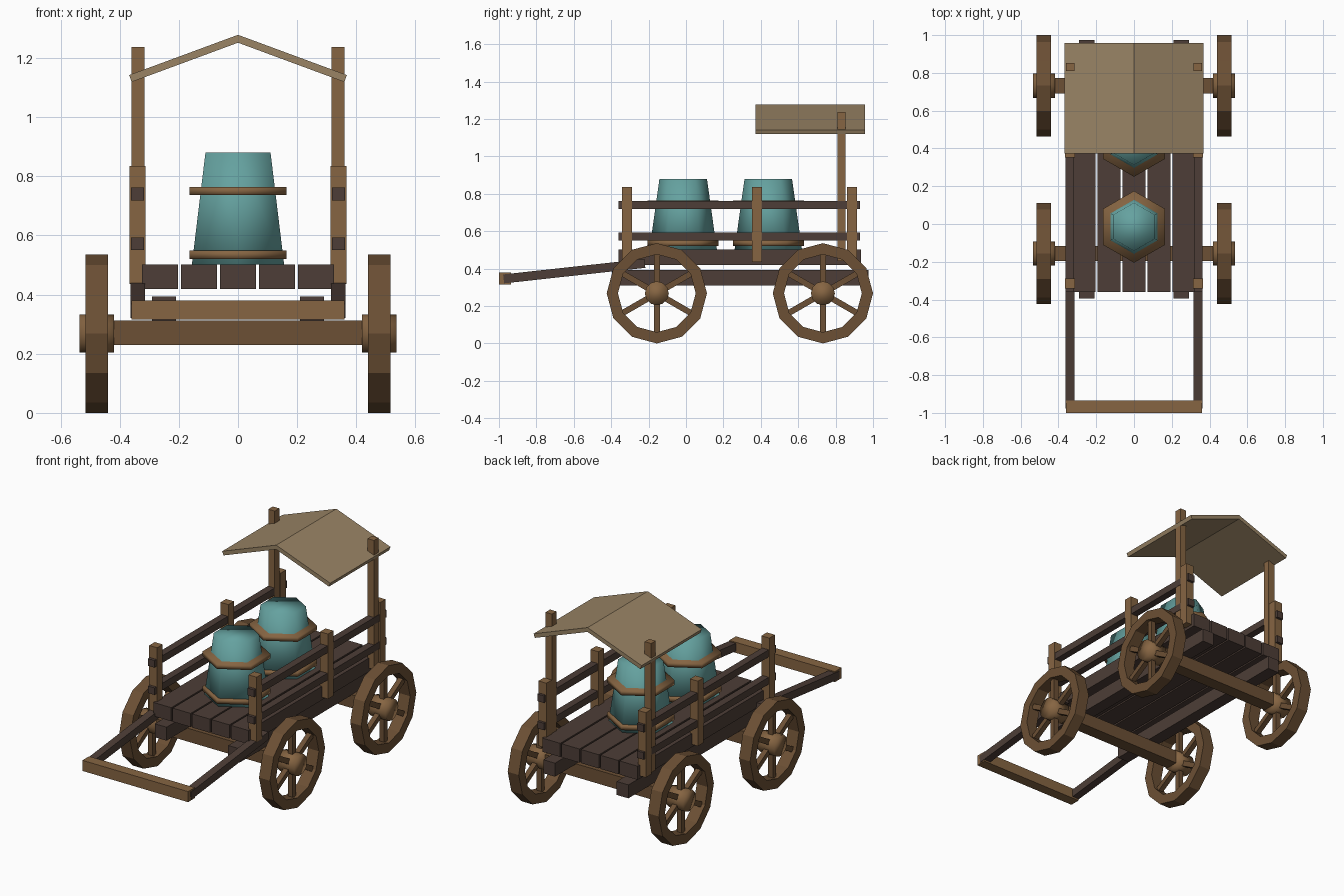
import bpy, bmesh
from math import sin, cos, pi, atan2, hypot
from mathutils import Matrix, Vector

if "Cube" in bpy.data.objects:
    bpy.data.objects.remove(bpy.data.objects["Cube"])


def material(name, rgb):
    m = bpy.data.materials.new(name)
    m.diffuse_color = (*rgb, 1)
    m.use_nodes = True
    m.node_tree.nodes["Principled BSDF"].inputs["Base Color"].default_value = m.diffuse_color
    return m


LIGHT = material("light_wood", (0.24, 0.13, 0.055))
BROWN = material("wheel_wood", (0.15, 0.08, 0.035))
DARK = material("dark_wood", (0.075, 0.048, 0.038))
TEAL = material("teal_glaze", (0.13, 0.36, 0.35))
ROOF = material("canvas", (0.32, 0.23, 0.13))


def finish(name, bm, mat, smooth=False):
    bmesh.ops.recalc_face_normals(bm, faces=bm.faces)
    for f in bm.faces:
        f.smooth = smooth
    me = bpy.data.meshes.new(name)
    bm.to_mesh(me)
    bm.free()
    me.materials.append(mat)
    ob = bpy.data.objects.new(name, me)
    bpy.context.collection.objects.link(ob)
    return ob


def add_box(bm, lo, hi, mat=Matrix()):
    lo, hi = Vector(lo), Vector(hi)
    m = mat @ Matrix.Translation((lo + hi) / 2) @ Matrix.Diagonal((*(hi - lo), 1))
    bmesh.ops.create_cube(bm, size=1, matrix=m)


def box(name, lo, hi, mat, m=Matrix()):
    bm = bmesh.new()
    add_box(bm, lo, hi, m)
    return finish(name, bm, mat)


def cone(name, sides, r1, r2, depth, m, mat):
    bm = bmesh.new()
    bmesh.ops.create_cone(bm, cap_ends=True, segments=sides, radius1=r1,
                          radius2=r2, depth=depth, matrix=m)
    return finish(name, bm, mat, True)


def wheel(tag, x, y, z=0.268, r=0.268, r_in=0.208, n=12, half=0.0375):
    # twelve-sided rim, square section
    bm = bmesh.new()
    rings = []
    for i in range(n):
        a = 2 * pi * i / n
        rings.append([bm.verts.new((x + dx, y + q * cos(a), z + q * sin(a)))
                      for dx, q in ((-half, r), (half, r), (half, r_in), (-half, r_in))])
    for i in range(n):
        p, q = rings[i], rings[(i + 1) % n]
        for j in range(4):
            k = (j + 1) % 4
            bm.faces.new((p[j], p[k], q[k], q[j]))
    finish("wheel_rim_" + tag, bm, BROWN)
    # six spokes
    bm = bmesh.new()
    for i in range(3):
        m = Matrix.Translation((x, y, z)) @ Matrix.Rotation(i * pi / 3, 4, 'X')
        add_box(bm, (-0.016, -0.016, -0.215), (0.016, 0.016, 0.215), m)
    finish("wheel_spokes_" + tag, bm, BROWN)
    # hub
    m = Matrix.Translation((x, y, z)) @ Matrix.Rotation(pi / 2, 4, 'Y')
    cone("wheel_hub_" + tag, 12, 0.064, 0.064, 0.116, m, LIGHT)


# wheels and axles
for end, y in (("front", -0.156), ("rear", 0.732)):
    box("axle_" + end, (-0.43, y - 0.04, 0.23), (0.43, y + 0.04, 0.312), BROWN)
    for side, s in (("left", -1), ("right", 1)):
        wheel(end + "_" + side, s * 0.4775, y)

# bed planks
for i in range(5):
    x = (i - 2) * 0.132
    box(f"bed_plank_{i + 1}", (x - 0.061, -0.36, 0.418), (x + 0.061, 0.935, 0.502), DARK)

# sides: bearers, posts, rails, pull shafts, roof
for side, s in (("left", -1), ("right", 1)):
    def sbox(name, x0, x1, y0, y1, z0, z1, mat):
        box(f"{name}_{side}", (min(s * x0, s * x1), y0, z0), (max(s * x0, s * x1), y1, z1), mat)

    sbox("bearer", 0.21, 0.29, -0.395, 0.975, 0.31, 0.393, DARK)
    for tag, y in (("front", -0.315), ("middle", 0.38), ("rear", 0.887)):
        sbox("rail_post_" + tag, 0.312, 0.366, y - 0.027, y + 0.027, 0.435, 0.835, LIGHT)
    sbox("roof_post", 0.316, 0.36, 0.809, 0.853, 0.44, 1.236, LIGHT)
    sbox("rail_lower", 0.317, 0.362, -0.36, 0.93, 0.55, 0.593, DARK)
    sbox("rail_upper", 0.317, 0.362, -0.36, 0.93, 0.718, 0.762, DARK)

    # sloping pull shaft
    a, b = Vector((s * 0.339, -0.975, 0.345)), Vector((s * 0.339, -0.22, 0.428))
    d = b - a
    m = Matrix.Translation(a) @ Matrix.Rotation(atan2(d.z, d.y), 4, 'X')
    box("pull_shaft_" + side, (-0.024, 0, -0.024), (0.024, d.length, 0.024), DARK, m)

    # roof slope, built as a section extruded along y
    L = hypot(0.368, 0.136)
    nx, nz = 0.136 / L * 0.025, 0.368 / L * 0.025
    sec = [(0, 1.278), (0.368, 1.142), (0.368 - nx, 1.142 - nz), (0, 1.278 - 0.0267)]
    bm = bmesh.new()
    f = bm.faces.new([bm.verts.new((s * x, 0.372, z)) for x, z in sec])
    ext = bmesh.ops.extrude_face_region(bm, geom=[f])
    bmesh.ops.translate(bm, vec=(0, 0.586, 0),
                        verts=[v for v in ext["geom"] if isinstance(v, bmesh.types.BMVert)])
    finish("roof_slope_" + side, bm, ROOF)

# pull handle
box("pull_handle", (-0.36, -1.0, 0.315), (0.36, -0.935, 0.38), LIGHT)

# six-sided barrels with hoops
for tag, y in (("front", -0.015), ("rear", 0.44)):
    def at(z):
        return Matrix.Translation((0, y, z)) @ Matrix.Rotation(pi / 2, 4, 'Z')
    top = cone("barrel_" + tag, 6, 0.18, 0.127, 0.378, at(0.691), TEAL)
    # keep a corner of the hexagon pointing along y
    v = max(top.data.vertices, key=lambda p: p.co.y).co
    turn = 0 if abs(v.x) < 0.01 else pi / 6
    parts = [top]
    for part, z in (("lower", 0.535), ("upper", 0.75)):
        parts.append(cone(f"barrel_hoop_{part}_{tag}", 6, 0.19, 0.19, 0.028, at(z), LIGHT))
    for p in parts:
        p.data.transform(Matrix.Translation((0, y, 0)) @ Matrix.Rotation(turn, 4, 'Z')
                         @ Matrix.Translation((0, -y, 0)))
